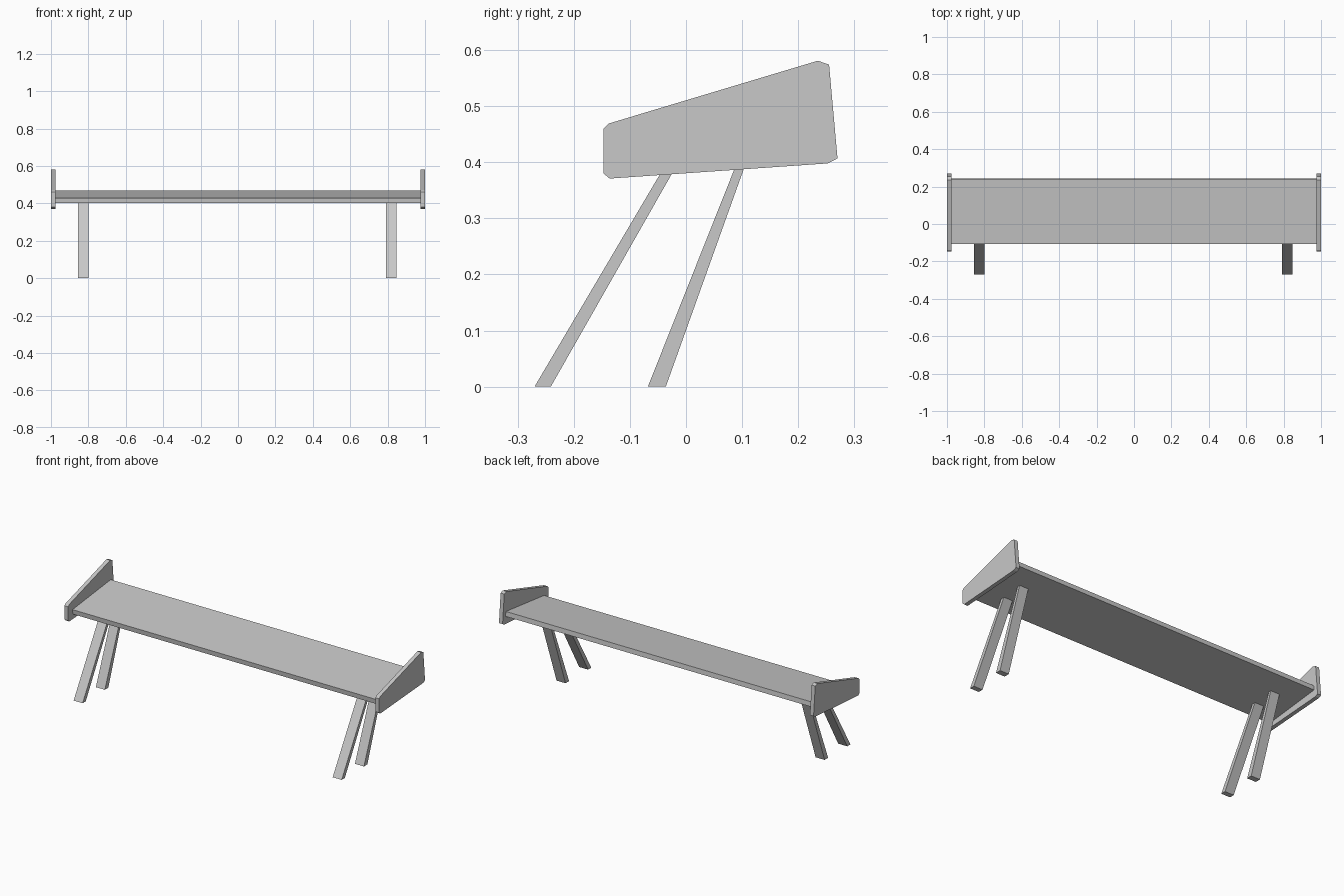
import bpy
import bmesh

cube = bpy.data.objects.get("Cube")
if cube:
    bpy.data.objects.remove(cube, do_unlink=True)

grey = bpy.data.materials.new("light_grey")
grey.use_nodes = True
colour = (0.58, 0.58, 0.58, 1)
grey.diffuse_color = colour
grey.node_tree.nodes["Principled BSDF"].inputs["Base Color"].default_value = colour


def extrude_profile(name, profile, x0, x1):
    """Extrude a side profile of (y, z) points from x0 to x1."""
    bm = bmesh.new()
    face = bm.faces.new([bm.verts.new((x0, y, z)) for y, z in profile])
    result = bmesh.ops.extrude_face_region(bm, geom=[face])
    moved = [v for v in result["geom"] if isinstance(v, bmesh.types.BMVert)]
    bmesh.ops.translate(bm, verts=moved, vec=(x1 - x0, 0, 0))
    bmesh.ops.recalc_face_normals(bm, faces=bm.faces)
    mesh = bpy.data.meshes.new(name)
    bm.to_mesh(mesh)
    bm.free()
    mesh.materials.append(grey)
    obj = bpy.data.objects.new(name, mesh)
    bpy.context.collection.objects.link(obj)
    return obj


# Tilted seat board
extrude_profile("seat_board", [(-0.107, 0.428), (-0.104, 0.401),
                               (0.243, 0.441), (0.24, 0.468)], -0.98, 0.98)

# End panels with clipped corners
panel = [(-0.147, 0.46), (-0.138, 0.469), (0.235, 0.581), (0.255, 0.574),
         (0.27, 0.407), (0.253, 0.398), (-0.136, 0.371), (-0.147, 0.38)]
extrude_profile("left_end_panel", panel, 0.977, 1)
extrude_profile("right_end_panel", panel, -1, -0.977)

# Raked legs, slightly tapered towards the seat
front_leg = [(-0.27, 0), (-0.241, 0), (-0.005, 0.415), (-0.025, 0.415)]
back_leg = [(-0.068, 0), (-0.036, 0), (0.118, 0.43), (0.103, 0.43)]
for side, x in (("left", 0.791), ("right", -0.856)):
    extrude_profile(side + "_front_leg", front_leg, x, x + 0.057)
    extrude_profile(side + "_back_leg", back_leg, x, x + 0.057)
